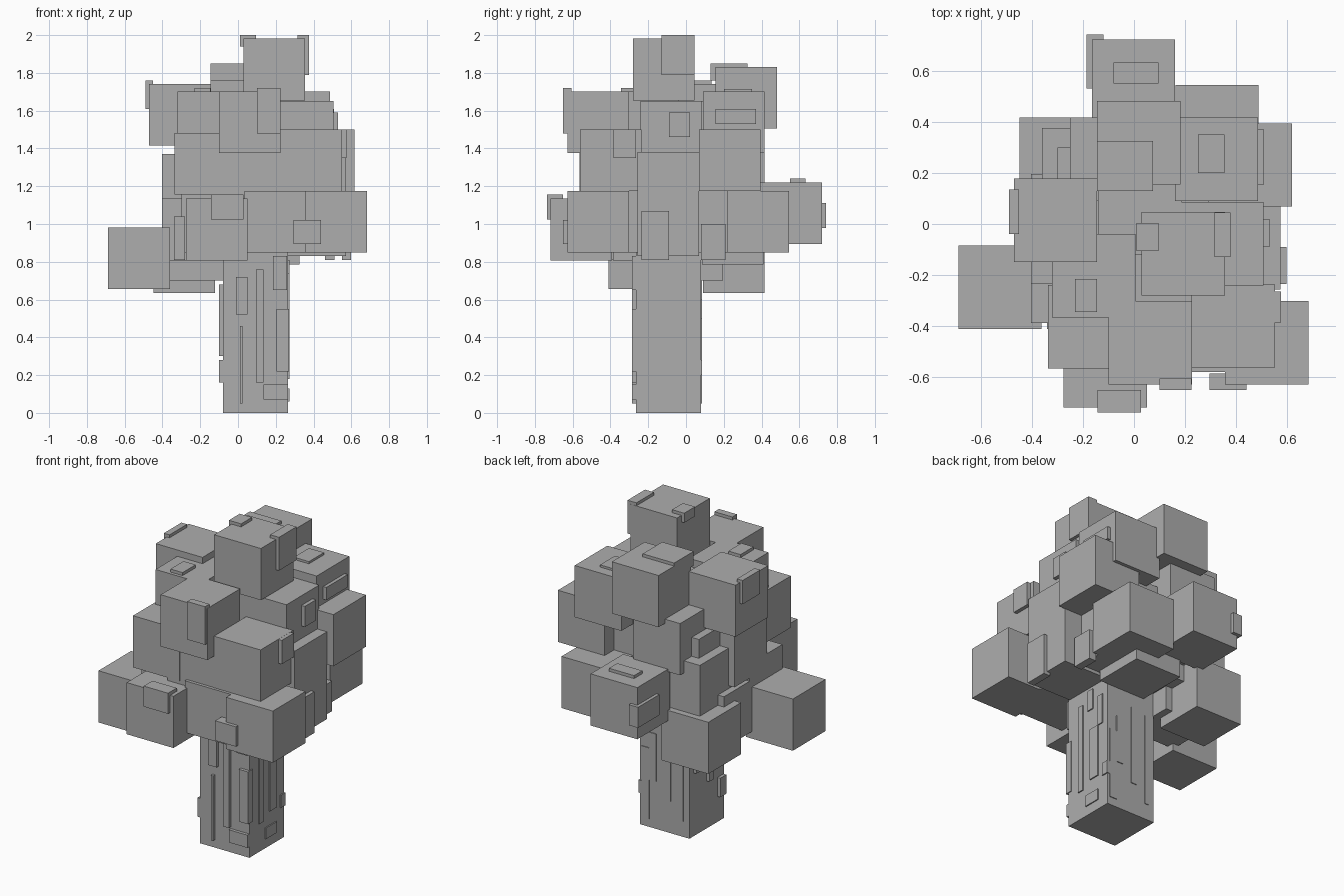
import bpy
import bmesh
from mathutils import Matrix, Vector

default = bpy.data.objects.get("Cube")
if default:
    bpy.data.objects.remove(default, do_unlink=True)

grey = bpy.data.materials.new("plain_grey")
grey.use_nodes = True
colour = (0.42, 0.42, 0.42, 1)
grey.diffuse_color = colour
grey.node_tree.nodes["Principled BSDF"].inputs["Base Color"].default_value = colour

SIZE = 0.326


def box(name, x, y, z):
    """Box between (low, high) limits on each axis."""
    low, high = (Vector(side) for side in zip(x, y, z))
    matrix = Matrix.Translation((low + high) / 2) @ Matrix.Diagonal((*(high - low), 1))
    bm = bmesh.new()
    bmesh.ops.create_cube(bm, size=1, matrix=matrix)
    mesh = bpy.data.meshes.new(name)
    bm.to_mesh(mesh)
    bm.free()
    mesh.materials.append(grey)
    obj = bpy.data.objects.new(name, mesh)
    bpy.context.collection.objects.link(obj)


def leaf_block(name, x, y, z):
    """Standard foliage cube from its low corner."""
    box(name + "_leaf_block", *((v, v + SIZE) for v in (x, y, z)))


def bark(side, along, z):
    """Thin strip on one face of the trunk."""
    if side == "front":
        box("bark_front", along, (-.285, -.24), z)
    elif side == "back":
        box("bark_back", along, (.06, .085), z)
    elif side == "right":
        box("bark_right", (.24, .272), along, z)
    else:
        box("bark_left", (-.1, -.06), along, z)


# Trunk
box("trunk", (-.08, .265), (-.265, .08), (0, .95))

# Bark strips
bark("front", (-.01, .05), (.52, .72))
bark("front", (.01, .025), (.05, .46))
bark("front", (.095, .135), (.16, .76))
bark("front", (.185, .26), (.65, .83))
bark("front", (.135, .265), (.07, .15))
bark("front", (.205, .27), (.22, .55))
bark("right", (-.175, -.135), (.18, .74))
bark("right", (-.09, -.045), (.68, .81))
bark("right", (0, .04), (.55, .74))
bark("right", (-.07, 0), (.22, .55))
bark("right", (-.11, 0), (.06, .13))
bark("right", (.04, .085), (.2, .28))
bark("back", (-.04, -.01), (.1, .68))
bark("back", (.05, .09), (.2, .7))
bark("back", (.15, .2), (.3, .6))
bark("back", (.2, .25), (.05, .5))
bark("left", (-.26, -.2), (.16, .28))
bark("left", (-.13, -.09), (.3, .68))
bark("left", (0, .04), (.4, .65))

# Hidden heart of the foliage
box("foliage_core", (-.3, .45), (-.4, .3), (.85, 1.4))

# Upper foliage
leaf_block("top", .03, -.28, 1.655)
leaf_block("upper_back", -.145, .155, 1.505)
leaf_block("upper_left", -.47, -.148, 1.415)
leaf_block("upper_back_right", .16, .09, 1.375)
leaf_block("upper_right", .18, -.24, 1.325)
leaf_block("upper_front_left", -.32, -.365, 1.375)
leaf_block("upper_front", -.1, -.628, 1.375)
leaf_block("upper_middle", -.14, -.12, 1.325)

# Middle foliage
leaf_block("middle_front_left", -.337, -.565, 1.155)
leaf_block("middle_front_right", .225, -.562, 1.175)
leaf_block("middle_back_right", .292, .068, 1.175)
leaf_block("middle_right", .247, -.257, 1.055)
leaf_block("middle_front", -.1, -.56, 1.055)
leaf_block("middle_back", -.25, .09, 1.205)
leaf_block("middle_left", -.402, -.235, 1.045)
leaf_block("middle_back_left", -.36, .05, .955)

# Lower foliage
leaf_block("lower_back", -.165, .395, .895)
leaf_block("lower_back_right", .162, .218, .85)
leaf_block("lower_right", .247, -.257, .83)
leaf_block("lower_front_right", .357, -.628, .85)
leaf_block("lower_front_middle", .035, -.58, .85)
leaf_block("lower_front", -.275, -.717, .808)
leaf_block("lower_left", -.402, -.387, .808)
leaf_block("lower_inner_left", -.402, -.13, .7)
leaf_block("lower_inner_back", 0, .085, .785)
leaf_block("lower_back_left", -.447, .09, .635)
leaf_block("outer_left", -.687, -.41, .655)

# Foliage plates on the upper blocks
box("top_edge_plate", (.315, .377), (-.13, .045), (1.79, 2))
box("top_plate", (.01, .095), (-.105, .003), (1.94, 2))
box("upper_back_plate", (-.145, .075), (.13, .325), (1.76, 1.85))
box("upper_left_plate", (-.49, -.45), (-.04, .135), (1.61, 1.76))
box("upper_back_right_plate", (.25, .355), (.2, .35), (1.69, 1.715))
box("upper_back_side_plate", (.47, .508), (.155, .37), (1.53, 1.61))
box("upper_right_plate", (.49, .53), (-.09, .02), (1.46, 1.59))
box("upper_front_left_plate", (-.23, -.145), (-.345, -.215), (1.69, 1.72))
box("upper_front_plate", (.1, .225), (-.65, -.605), (1.48, 1.72))

# Foliage plates on the lower blocks
box("middle_front_right_plate", (.53, .575), (-.385, -.265), (1.35, 1.5))
box("lower_right_plate", (.55, .597), (-.235, -.09), (.81, 1.07))
box("lower_back_side_plate", (.46, .51), (.08, .21), (.81, 1))
box("lower_front_right_plate", (.295, .44), (-.65, -.585), (.895, 1.02))
box("lower_front_plate", (-.142, .028), (-.737, -.65), (1.025, 1.155))
box("lower_left_plate", (-.34, -.28), (-.41, -.37), (.81, 1.04))
box("lower_back_plate", (-.08, .095), (.55, .632), (1.21, 1.24))
box("lower_back_corner_plate", (-.185, -.12), (.53, .742), (.98, 1.11))
